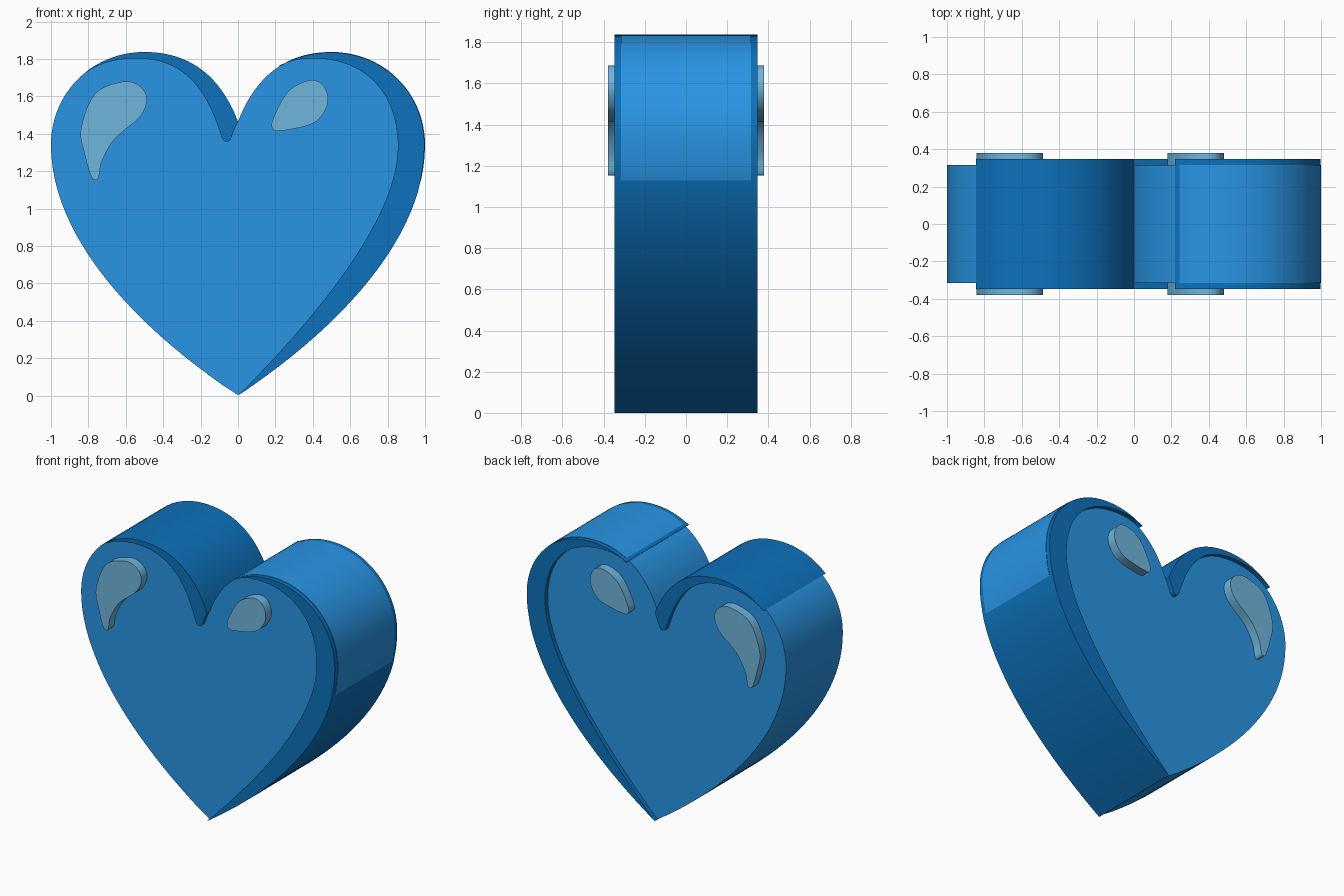
import bpy, bmesh, math
from mathutils import Vector
from mathutils.geometry import interpolate_bezier

if "Cube" in bpy.data.objects:
    bpy.data.objects.remove(bpy.data.objects["Cube"])


def material(name, color):
    m = bpy.data.materials.new(name)
    m.diffuse_color = (*color, 1)
    m.use_nodes = True
    m.node_tree.nodes["Principled BSDF"].inputs["Base Color"].default_value = m.diffuse_color
    return m


def path(start, *segments, n=24):
    """Chain cubic curves (handle, handle, end) into 2D points."""
    pts = [start]
    for h1, h2, end in segments:
        a, b, c, d = (Vector((*p, 0)) for p in (pts[-1], h1, h2, end))
        pts += [(p.x, p.y) for p in interpolate_bezier(a, b, c, d, n)[1:]]
    return pts


def smooth_loop(knots, n=6):
    """Closed smooth curve through the knots."""
    out, k = [], len(knots)
    for i in range(k):
        a, b, c, d = (Vector(knots[(i + j) % k]) for j in (-1, 0, 1, 2))
        seg = path(tuple(b), (b + (c - a) / 6, c - (d - b) / 6, tuple(c)), n=n)
        out += seg[:-1]
    return out


def plate(name, pts, half_depth, mat):
    """Extrude an x-z outline symmetrically through y."""
    bm = bmesh.new()
    face = bm.faces.new([bm.verts.new((x, -half_depth, z)) for x, z in pts])
    ext = bmesh.ops.extrude_face_region(bm, geom=[face])
    verts = [v for v in ext["geom"] if isinstance(v, bmesh.types.BMVert)]
    bmesh.ops.translate(bm, verts=verts, vec=(0, 2 * half_depth, 0))
    bmesh.ops.recalc_face_normals(bm, faces=bm.faces)
    mesh = bpy.data.meshes.new(name)
    bm.to_mesh(mesh)
    bm.free()
    mesh.materials.append(mat)
    ob = bpy.data.objects.new(name, mesh)
    bpy.context.collection.objects.link(ob)
    bpy.context.view_layer.objects.active = ob
    ob.select_set(True)
    bpy.ops.object.shade_smooth_by_angle(angle=math.radians(30))
    ob.select_set(False)


def inset(pts, test):
    """Pull the chosen points in slightly so overlapping walls never coincide."""
    return [(x * .997, 1 + (z - 1) * .997) if test(x, z) else (x, z) for x, z in pts]


def light_wall(x, z):
    return (x > 0 and z > 1.15) or x < -.84 or (x < 0 and z < 1.4)


blue = material("blue", (.022, .30, .78))
dark_blue = material("dark_blue", (.004, .165, .50))
pale_blue = material("pale_blue", (.16, .46, .72))

# Half outline of the heart, from notch to bottom tip
half = path((0, 1.465),
            ((.09, 1.70), (.25, 1.837), (.5, 1.837)),
            ((.78, 1.837), (1, 1.62), (1, 1.34)),
            ((1, .88), (.60, .40), (0, 0)))
mirrored = [(-x, z) for x, z in half]

# Main body
heart = half + mirrored[-2:0:-1]
plate("heart_body", inset(heart, lambda x, z: not light_wall(x, z)), .316, blue)

# Raised dark rim on the right lobe, running down to the tip
right_outer = [p for p in half if p[0] > .22 or p[1] < 1]
right_inner = path((.22, 1.765),
                   ((.28, 1.79), (.33, 1.803), (.40, 1.803)),
                   ((.68, 1.803), (.855, 1.62), (.855, 1.33)),
                   ((.855, .95), (.42, .42), (0, 0)))
plate("right_rim", inset(right_outer, light_wall) + right_inner[-2::-1], .347, dark_blue)

# Raised dark rim on the left lobe, ending in the rounded notch
left_outer = [p for p in mirrored if p[0] > -.84 and p[1] > 1.4]
left_inner = path((-.845, 1.704),
                  ((-.75, 1.78), (-.65, 1.803), (-.54, 1.803)),
                  ((-.25, 1.803), (-.15, 1.58), (-.087, 1.38)),
                  ((-.077, 1.35), (-.045, 1.35), (-.035, 1.38)),
                  ((-.025, 1.41), (-.012, 1.44), (-.001, 1.462)))
plate("left_rim", left_outer + left_inner, .347, dark_blue)

# Pale shine marks on both faces
plate("large_shine", smooth_loop([
    (-.487, 1.587), (-.53, 1.66), (-.62, 1.678), (-.765, 1.614), (-.84, 1.426),
    (-.82, 1.29), (-.786, 1.174), (-.76, 1.153), (-.743, 1.174), (-.727, 1.255),
    (-.658, 1.373), (-.524, 1.49)]), .38, pale_blue)
plate("small_shine", smooth_loop([
    (.481, 1.60), (.445, 1.67), (.374, 1.684), (.267, 1.625), (.187, 1.48),
    (.187, 1.425), (.235, 1.416), (.396, 1.453), (.465, 1.523)]), .38, pale_blue)
